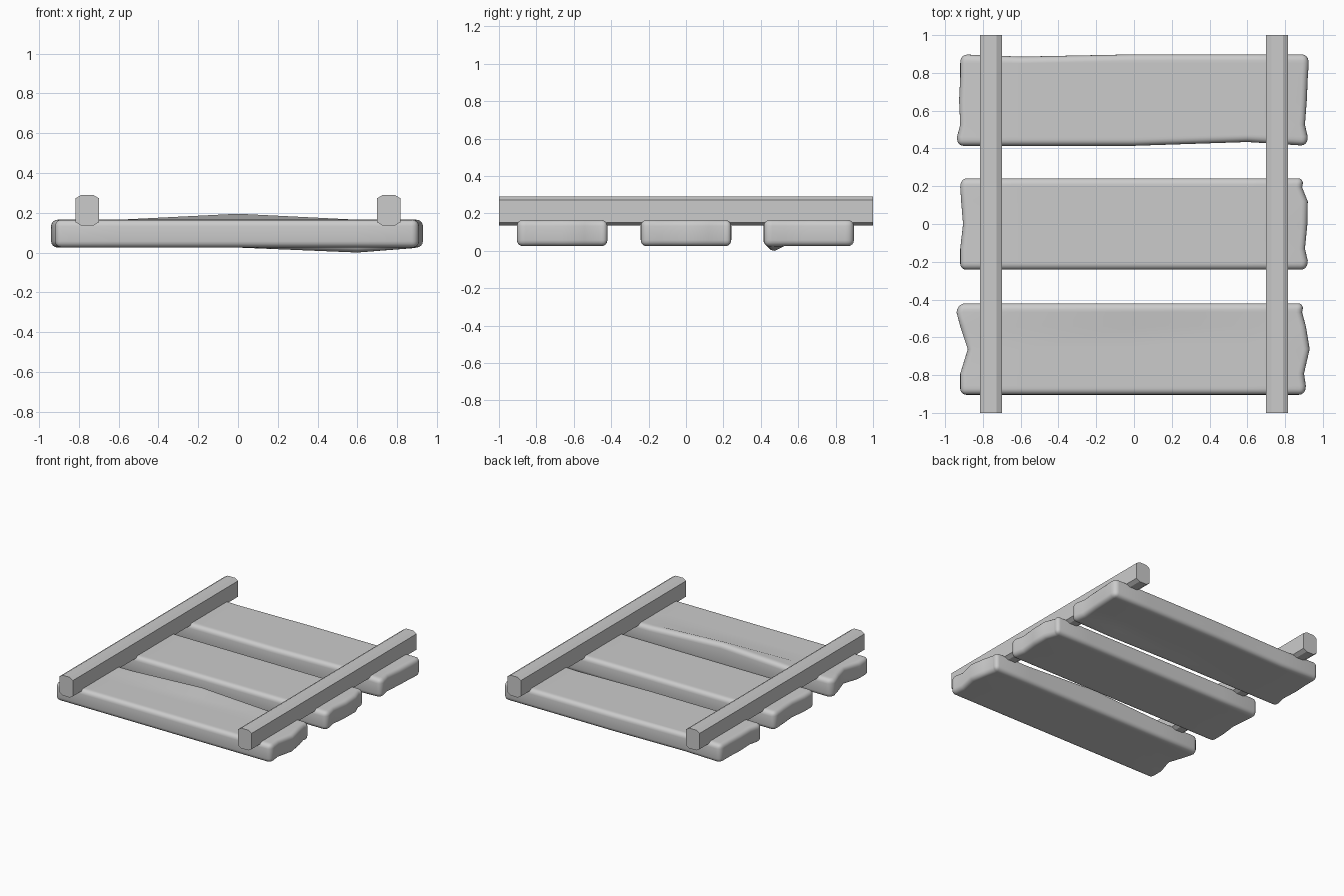
import bpy, bmesh

if "Cube" in bpy.data.objects:
    bpy.data.objects.remove(bpy.data.objects["Cube"])

Z0, Z1 = 0.025, 0.165
YS = [-0.242, -0.195, -0.13, 0.0, 0.12, 0.195, 0.242]   # stations across a plank


def finish(bm, name):
    bmesh.ops.recalc_face_normals(bm, faces=bm.faces)
    me = bpy.data.meshes.new(name)
    bm.to_mesh(me)
    bm.free()
    ob = bpy.data.objects.new(name, me)
    bpy.context.collection.objects.link(ob)
    return ob


def plank(name, yc, left, right, dents):
    """Board with ragged ends; dents = {(side, x_index, y_index): (dy, dz)}."""
    bm = bmesh.new()
    grids = []
    for side, z in enumerate((Z0, Z1)):
        rows = []
        for j, y in enumerate(YS):
            row = []
            for i, x in enumerate((left[j], -0.6, 0.0, 0.6, right[j])):
                dy, dz = dents.get((side, i, j), (0, 0))
                row.append(bm.verts.new((x, yc + y + dy, z + dz)))
            rows.append(row)
        grids.append(rows)
    lo, hi = grids
    n, m = len(YS), 5
    for g in grids:
        for j in range(n - 1):
            for i in range(m - 1):
                bm.faces.new((g[j][i], g[j][i + 1], g[j + 1][i + 1], g[j + 1][i]))
    for j in (0, n - 1):
        for i in range(m - 1):
            bm.faces.new((lo[j][i], lo[j][i + 1], hi[j][i + 1], hi[j][i]))
    for i in (0, m - 1):
        for j in range(n - 1):
            bm.faces.new((lo[j][i], lo[j + 1][i], hi[j + 1][i], hi[j][i]))
    ob = finish(bm, name)
    # rounded outer edges
    bev = ob.modifiers.new("rounding", 'BEVEL')
    bev.width = 0.032
    bev.segments = 4
    bev.limit_method = 'ANGLE'
    bev.angle_limit = 0.96
    bev.use_clamp_overlap = False
    for p in ob.data.polygons:
        p.use_smooth = True
    return ob


def rail(name, xc):
    """Chamfered beam running front to back."""
    prof = [(-0.03, 0.135), (0.03, 0.135), (0.058, 0.152), (0.058, 0.273),
            (0.03, 0.29), (-0.03, 0.29), (-0.058, 0.273), (-0.058, 0.152)]
    bm = bmesh.new()
    a = [bm.verts.new((xc + x, -1, z)) for x, z in prof]
    b = [bm.verts.new((xc + x, 1, z)) for x, z in prof]
    bm.faces.new(a)
    bm.faces.new(b)
    for i in range(8):
        k = (i + 1) % 8
        bm.faces.new((a[i], a[k], b[k], b[i]))
    finish(bm, name)


# planks
plank("front_plank", -0.662,
      [-0.92, -0.92, -0.92, -0.88, -0.92, -0.94, -0.925],
      [0.905, 0.91, 0.90, 0.93, 0.91, 0.89, 0.90],
      {(1, 2, 5): (0, 0.03), (1, 2, 6): (0, 0.03)})
plank("middle_plank", 0.0,
      [-0.92, -0.92, -0.92, -0.905, -0.915, -0.92, -0.915],
      [0.915, 0.92, 0.905, 0.918, 0.92, 0.89, 0.90],
      {})
plank("back_plank", 0.656,
      [-0.935, -0.937, -0.92, -0.926, -0.92, -0.92, -0.915],
      [0.915, 0.92, 0.905, 0.915, 0.92, 0.925, 0.92],
      {(0, 3, 0): (0.02, -0.02), (0, 3, 1): (0.015, -0.025),
       (1, 3, 0): (0.02, 0), (1, 3, 1): (0.015, 0),
       (0, 1, 6): (-0.012, 0), (1, 1, 6): (-0.012, 0)})

# rails
rail("left_rail", -0.758)
rail("right_rail", 0.758)
